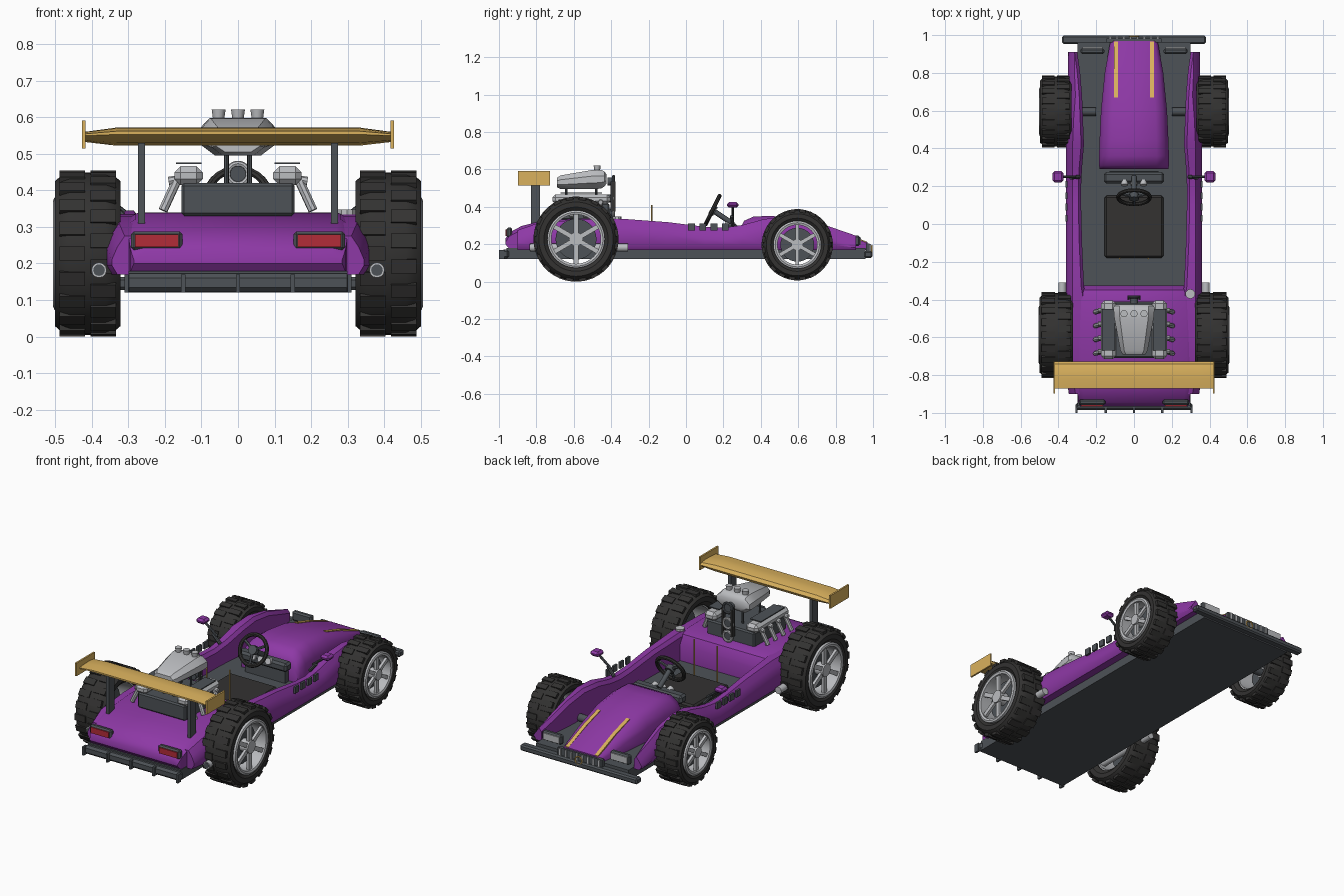
import bpy, bmesh, math
from mathutils import Vector, Matrix

if "Cube" in bpy.data.objects:
    bpy.data.objects.remove(bpy.data.objects["Cube"])


def material(name, rgb):
    m = bpy.data.materials.new(name)
    m.diffuse_color = (*rgb, 1)
    m.use_nodes = True
    m.node_tree.nodes["Principled BSDF"].inputs["Base Color"].default_value = m.diffuse_color
    return m


PURPLE = material("purple paint", (0.27, 0.04, 0.38))
GOLD = material("gold", (0.70, 0.44, 0.11))
GREY = material("dark grey", (0.075, 0.085, 0.095))
RUBBER = material("rubber", (0.033, 0.032, 0.031))
METAL = material("light metal", (0.50, 0.51, 0.53))
RED = material("red lens", (0.45, 0.025, 0.04))


def finish(name, bm, mat, smooth=35):
    bmesh.ops.recalc_face_normals(bm, faces=bm.faces)
    me = bpy.data.meshes.new(name)
    bm.to_mesh(me)
    bm.free()
    ob = bpy.data.objects.new(name, me)
    bpy.context.collection.objects.link(ob)
    me.materials.append(mat)
    if smooth:
        bpy.context.view_layer.objects.active = ob
        ob.select_set(True)
        bpy.ops.object.shade_smooth_by_angle(angle=math.radians(smooth))
        ob.select_set(False)
    return ob


def box(name, c, size, mat, bevel=0.0, tilt=0.0):
    bm = bmesh.new()
    bmesh.ops.create_cube(bm, size=1)
    bmesh.ops.scale(bm, vec=size, verts=bm.verts)
    if bevel:
        bmesh.ops.bevel(bm, geom=bm.edges[:], offset=bevel, segments=1, affect='EDGES')
    bmesh.ops.transform(bm, matrix=Matrix.Translation(c) @ Matrix.Rotation(tilt, 4, 'X'), verts=bm.verts)
    return finish(name, bm, mat, 0)


def rod(name, a, b, r, mat, segs=12, r2=None):
    a, b = Vector(a), Vector(b)
    bm = bmesh.new()
    bmesh.ops.create_cone(bm, cap_ends=True, segments=segs, radius1=r, radius2=r2 or r, depth=(b - a).length)
    rot = (b - a).to_track_quat('Z', 'Y').to_matrix().to_4x4()
    bmesh.ops.transform(bm, matrix=Matrix.Translation((a + b) / 2) @ rot, verts=bm.verts)
    return finish(name, bm, mat)


def loft(name, rings, mat, closed=False, smooth=35):
    bm = bmesh.new()
    vs = [[bm.verts.new(p) for p in ring] for ring in rings]
    pairs = list(zip(vs, vs[1:] + vs[:1])) if closed else list(zip(vs, vs[1:]))
    for a, b in pairs:
        for i in range(len(a)):
            j = (i + 1) % len(a)
            bm.faces.new((a[i], a[j], b[j], b[i]))
    if not closed:
        bm.faces.new(vs[0])
        bm.faces.new(vs[-1])
    return finish(name, bm, mat, smooth)


def ring_x(name, c, prof, mat, segs=40):
    # closed profile of (x, radius) spun round the x axis
    rings = []
    for k in range(segs):
        t = 2 * math.pi * k / segs
        rings.append([(c[0] + x, c[1] + r * math.cos(t), c[2] + r * math.sin(t)) for x, r in prof])
    return loft(name, rings, mat, closed=True)


def torus(name, c, R, r, mat, tilt):
    M = Matrix.Translation(c) @ Matrix.Rotation(tilt, 4, 'X')
    rings = []
    for k in range(28):
        t = 2 * math.pi * k / 28
        rings.append([M @ Vector(((R + r * math.cos(u)) * math.cos(t), (R + r * math.cos(u)) * math.sin(t), r * math.sin(u)))
                      for u in [math.pi / 4 * i for i in range(8)]])
    return loft(name, rings, mat, closed=True)


# Underbody and bumpers
box("floor_pan", (0, 0, 0.15), (0.60, 1.92, 0.06), GREY)
box("front_splitter", (0, 0.975, 0.145), (0.76, 0.045, 0.035), GREY, 0.008)
box("rear_diffuser", (0, -0.965, 0.147), (0.62, 0.04, 0.05), GREY, 0.012)
for x in (-0.305, -0.15, 0, 0.15, 0.305):
    box("diffuser_fin", (x, -0.985, 0.145), (0.012, 0.03, 0.05), GREY)

# Side rails: y, inner x, outer x, top z
STATIONS = [(-0.90, 0.20, 0.345, 0.275), (-0.80, 0.20, 0.36, 0.31), (-0.60, 0.22, 0.36, 0.33),
            (-0.33, 0.265, 0.36, 0.335), (-0.1, 0.275, 0.36, 0.318), (0.10, 0.28, 0.36, 0.293),
            (0.20, 0.28, 0.36, 0.288), (0.30, 0.275, 0.36, 0.302), (0.42, 0.265, 0.36, 0.335),
            (0.55, 0.27, 0.355, 0.345), (0.68, 0.275, 0.345, 0.325), (0.80, 0.285, 0.35, 0.283), (0.91, 0.30, 0.35, 0.245)]
for s in (-1, 1):
    loft("side_rail", [[(s * x, y, z) for x, z in (
        (a, 0.17), (a, t - 0.02), (a + 0.015, t), (b - 0.035, t), (b - 0.015, t - 0.03),
        (b, t - 0.065), (b, 0.195), (b - 0.015, 0.17))] for y, a, b, t in STATIONS], PURPLE)

# Rear deck
DECK = [(-0.965, 0.20, 0.23, 0.285), (-0.945, 0.175, 0.262, 0.295), (-0.88, 0.17, 0.297, 0.30), (-0.78, 0.17, 0.322, 0.31),
        (-0.60, 0.17, 0.336, 0.31), (-0.40, 0.17, 0.34, 0.30), (-0.35, 0.17, 0.325, 0.295), (-0.325, 0.17, 0.28, 0.29)]
loft("rear_deck", [[(-w, y, b), (-w, y, t - 0.02), (-w + 0.03, y, t), (w - 0.03, y, t), (w, y, t - 0.02), (w, y, b)]
                   for y, b, t, w in DECK], PURPLE)

# Nose cowl with rounded top: y, half width, top z
NOSE = [(0.29, 0.182, 0.28), (0.31, 0.185, 0.325), (0.36, 0.185, 0.347), (0.45, 0.182, 0.352), (0.60, 0.175, 0.335),
        (0.80, 0.155, 0.275), (0.97, 0.125, 0.212)]
loft("nose_cowl", [[(-w, y, 0.17), (-w, y, t - (t - 0.17) * 0.45), (-w * 0.88, y, t - (t - 0.17) * 0.17), (-w * 0.65, y, t),
                    (w * 0.65, y, t), (w * 0.88, y, t - (t - 0.17) * 0.17), (w, y, t - (t - 0.17) * 0.45), (w, y, 0.17)]
                   for y, w, t in NOSE], PURPLE, smooth=50)
for s in (-1, 1):
    # Nose stripes follow the slope
    loft("nose_stripe", [[(s * 0.095 + dx, y, z + dz) for dx, dz in ((-0.011, -0.03), (-0.011, 0.004), (0.011, 0.004), (0.011, -0.03))]
                         for y, z in ((0.67, 0.314), (0.80, 0.275), (0.965, 0.210))], GOLD, smooth=0)
    # Headlights
    box("headlight_case", (s * 0.22, 0.915, 0.218), (0.125, 0.03, 0.055), GREY, 0.008)
    box("headlight_lens", (s * 0.22, 0.932, 0.218), (0.105, 0.008, 0.038), METAL)
    # Tail lights
    box("tail_light_frame", (s * 0.222, -0.944, 0.262), (0.14, 0.03, 0.052), GREY, 0.008)
    box("tail_light_lens", (s * 0.222, -0.961, 0.262), (0.118, 0.008, 0.034), RED)
    # Mirrors
    rod("mirror_stalk", (s * 0.29, 0.25, 0.30), (s * 0.335, 0.245, 0.35), 0.010, GREY, 8)
    rod("mirror_arm", (s * 0.31, 0.25, 0.34), (s * 0.395, 0.25, 0.405), 0.007, GREY, 8)
    box("mirror_head", (s * 0.402, 0.25, 0.41), (0.058, 0.06, 0.03), PURPLE, 0.011)
    # Side vents
    for y in (0.03, 0.09, 0.15, 0.21):
        box("side_vent", (s * 0.357, y, 0.292), (0.012, 0.036, 0.038), GREY)
    # Exhaust pipes and rear harness posts
    rod("side_exhaust", (s * 0.38, -0.835, 0.182), (s * 0.38, -0.31, 0.182), 0.021, METAL)
    rod("exhaust_bore", (s * 0.38, -0.837, 0.182), (s * 0.38, -0.82, 0.182), 0.016, GREY)
    rod("harness_post", (s * 0.075, -0.183, 0.18), (s * 0.075, -0.183, 0.41), 0.004, GOLD, 6)

# Grille and badge ring
box("grille", (0, 0.972, 0.18), (0.29, 0.02, 0.05), GREY)
for i in range(8):
    box("grille_slat", (-0.126 + 0.036 * i, 0.984, 0.182), (0.012, 0.01, 0.04), METAL)
torus("badge_ring", (0, 0.994, 0.17), 0.022, 0.004, GOLD, math.pi / 2)

# Cockpit
box("seat_pad", (0, -0.015, 0.19), (0.31, 0.33, 0.035), RUBBER, 0.01)
box("dashboard", (0, 0.245, 0.285), (0.32, 0.06, 0.05), GREY, 0.012)
box("dashboard_support", (0, 0.265, 0.22), (0.26, 0.03, 0.1), GREY)
TILT = math.radians(64)
WC = Vector((0, 0.142, 0.382))
torus("steering_wheel", WC, 0.084, 0.011, RUBBER, TILT)
rod("steering_column", WC, (0, 0.25, 0.31), 0.014, GREY)
rod("steering_hub", WC + Vector((0, -0.01, 0.006)), WC + Vector((0, 0.015, -0.008)), 0.026, GREY)
for k in range(3):
    t = math.pi / 2 + k * 2 * math.pi / 3
    rod("steering_spoke", WC, WC + Matrix.Rotation(TILT, 3, 'X') @ Vector((0.08 * math.cos(t), -0.08 * math.sin(t), 0)), 0.008, GREY, 6)
for x in (-0.05, 0, 0.05):
    rod("dash_gauge", (x, 0.205, 0.305), (x, 0.23, 0.295), 0.018, METAL)
rod("fuel_cap", (0.298, -0.37, 0.325), (0.298, -0.37, 0.347), 0.026, METAL, 10)

# Engine block, heads, headers
box("engine_block", (0, -0.56, 0.375), (0.31, 0.30, 0.09), GREY, 0.008)
for s in (-1, 1):
    box("cylinder_head", (s * 0.135, -0.56, 0.44), (0.078, 0.31, 0.052), METAL, 0.017)
    box("head_cover_plate", (s * 0.135, -0.56, 0.474), (0.07, 0.22, 0.005), GREY)
    for i in range(4):
        y = -0.675 + 0.073 * i
        rod("header_stub", (s * 0.10, y, 0.44), (s * 0.19, y, 0.425), 0.012, METAL, 8)
        rod("header_pipe", (s * 0.165, y, 0.432), (s * 0.205, y - 0.01, 0.345), 0.013, METAL, 8)
    for y in (-0.64, -0.48):
        rod("blower_post", (s * 0.032, y, 0.40), (s * 0.032, y, 0.52), 0.006, GREY, 8)

# Blower scoop: y, half width, bottom, top
SCOOP = [(-0.69, 0.06, 0.505, 0.555), (-0.67, 0.072, 0.495, 0.568), (-0.50, 0.104, 0.495, 0.597),
         (-0.455, 0.108, 0.497, 0.598), (-0.435, 0.107, 0.51, 0.588), (-0.425, 0.095, 0.525, 0.572)]
loft("blower_scoop", [[(w * fx, y, b + (t - b) * fz) for fx, fz in (
    (-0.6, 0), (-1, 0.32), (-1, 0.68), (-0.72, 1), (0.72, 1), (1, 0.68), (1, 0.32), (0.6, 0))] for y, w, b, t in SCOOP], METAL)
for x in (-0.053, 0, 0.053):
    rod("intake_stack", (x, -0.475, 0.585), (x, -0.475, 0.621), 0.014, METAL, 12, 0.019)

# Drive belt and pulleys
for s in (-1, 1):
    box("belt_run", (s * 0.03, -0.39, 0.455), (0.01, 0.025, 0.16), RUBBER)
for z, m in ((0.535, GREY), (0.445, METAL), (0.37, METAL)):
    torus("pulley_ring", (0, -0.387, z), 0.028, 0.008, m, math.pi / 2)
    rod("pulley_core", (0, -0.42, z), (0, -0.385, z), 0.022, GREY)

# Rear wing, struts and end plates
FOIL = [(-0.728, 0.545), (-0.74, 0.563), (-0.775, 0.572), (-0.82, 0.570), (-0.872, 0.562), (-0.872, 0.553), (-0.82, 0.53), (-0.76, 0.522), (-0.735, 0.53)]
loft("rear_wing", [[(x, y, 0.545 + (z - 0.545) * k) for y, z in FOIL]
                   for x, k in ((-0.42, 0.55), (-0.33, 1), (0.33, 1), (0.42, 0.55))], GOLD)
for s in (-1, 1):
    box("wing_end_plate", (s * 0.422, -0.813, 0.553), (0.01, 0.17, 0.076), GOLD)
    box("wing_strut", (s * 0.264, -0.805, 0.42), (0.02, 0.05, 0.22), GREY)


# Wheels
def wheel(label, s, cy, cz, R, ri, xin, xout):
    xc, w = s * (xin + xout) / 2, (xout - xin) / 2
    c = Vector((xc, cy, cz))
    q = R - ri
    ring_x(label + "_tyre", c, [(-w * 0.8, ri), (-w, ri + q * 0.3), (-w, R - q * 0.35), (-w * 0.8, R - 0.012), (-w * 0.55, R - 0.004),
                                (w * 0.55, R - 0.004), (w * 0.8, R - 0.012), (w, R - q * 0.35), (w, ri + q * 0.3), (w * 0.8, ri)], RUBBER, 48)
    # Tread lugs in two staggered rows
    bm = bmesh.new()
    for k in range(40):
        side = 1 if k % 2 else -1
        M = Matrix.Translation(c) @ Matrix.Rotation(2 * math.pi * k / 40, 4, 'X') @ Matrix.Translation((side * w * 0.48, 0, R - 0.007))
        bmesh.ops.create_cube(bm, size=1, matrix=M @ Matrix.Diagonal((w * 0.78, R * 0.17, 0.016, 1)))
    finish(label + "_tread", bm, RUBBER, 0)
    # Open rim, spokes, hub and brake disc
    o = s * (w + 0.002)
    ring_x(label + "_rim", c, [(-s * w * 0.7, ri), (o, ri + 0.006), (o + s * 0.004, ri - 0.004), (o, ri - 0.016), (-s * w * 0.7, ri - 0.008)], METAL)
    bm = bmesh.new()
    for k in range(6):
        M = Matrix.Translation(c + Vector((o - s * 0.018, 0, 0))) @ Matrix.Rotation(math.pi * (k / 3), 4, 'X') @ Matrix.Translation((0, 0, ri * 0.53))
        bmesh.ops.create_cube(bm, size=1, matrix=M @ Matrix.Diagonal((0.016, ri * 0.17, ri * 0.84, 1)))
    finish(label + "_spokes", bm, METAL, 0)
    rod(label + "_hub", c, c + Vector((o - s * 0.002, 0, 0)), ri * 0.25, METAL, 16)
    rod(label + "_brake_disc", c + Vector((s * w * 0.2, 0, 0)), c + Vector((s * w * 0.4, 0, 0)), ri * 0.74, GREY, 28)
    rod(label + "_axle", (s * 0.2, cy, cz), c, 0.022, GREY)


for s in (-1, 1):
    wheel("rear_wheel", s, -0.588, 0.227, 0.226, 0.148, 0.322, 0.50)
    wheel("front_wheel", s, 0.595, 0.197, 0.189, 0.122, 0.332, 0.497)
